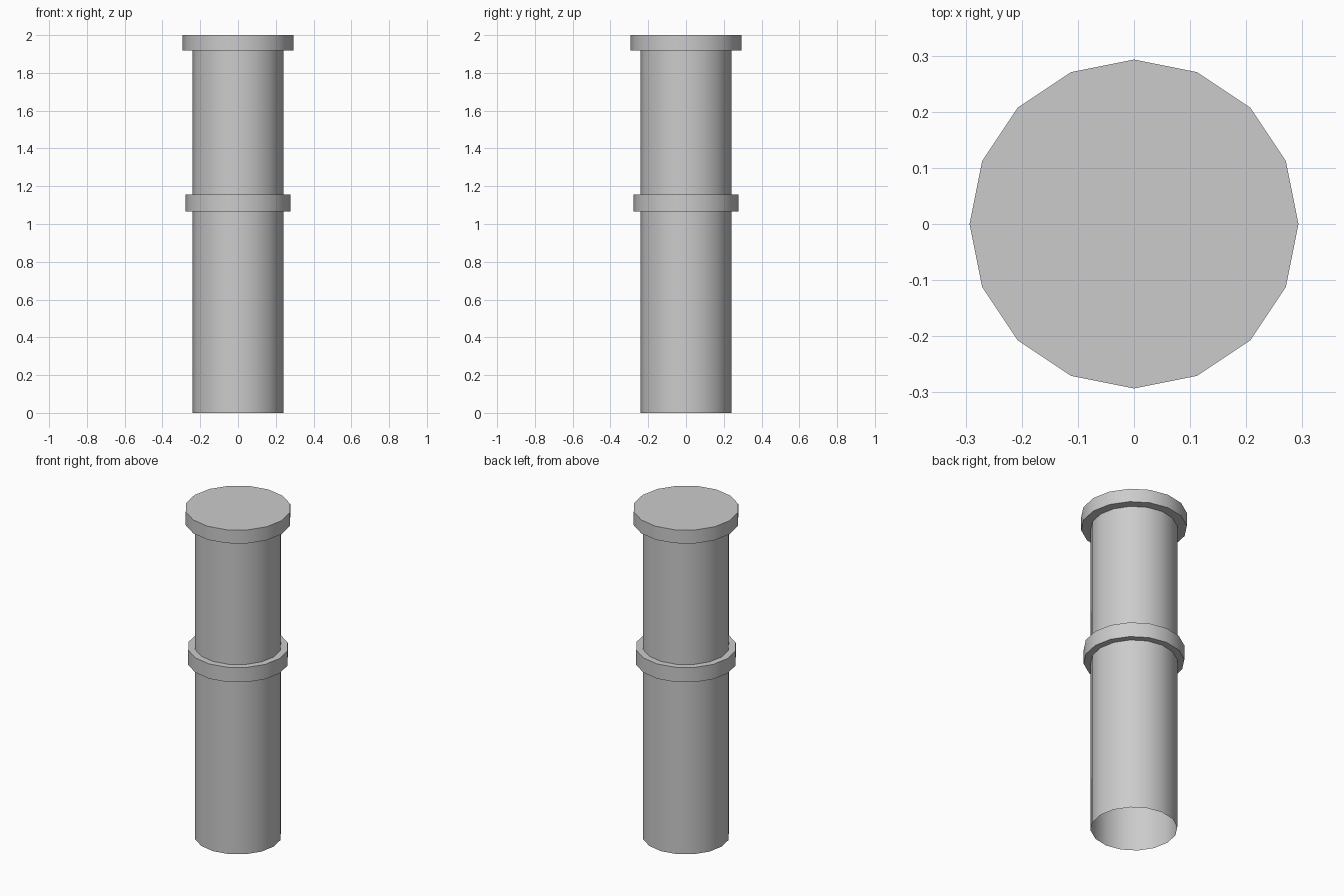
import bpy, bmesh, math

if "Cube" in bpy.data.objects:
    bpy.data.objects.remove(bpy.data.objects["Cube"])

SIDES = 16

# Profile (radius, height): open foot, shaft, middle collar, shaft, top cap
PROFILE = [
    (0.24, 0.0), (0.24, 1.066),
    (0.279, 1.066), (0.279, 1.156), (0.24, 1.156),
    (0.24, 1.918), (0.293, 1.918), (0.293, 2.0),
]


def ring(bm, radius, z):
    return [bm.verts.new((radius * math.cos(2 * math.pi * i / SIDES),
                          radius * math.sin(2 * math.pi * i / SIDES), z))
            for i in range(SIDES)]


# Pipe post: rings bridged along the profile, hollow at the bottom, closed on top
bm = bmesh.new()
rings = [ring(bm, r, z) for r, z in PROFILE]
for low, high in zip(rings, rings[1:]):
    for i in range(SIDES):
        j = (i + 1) % SIDES
        bm.faces.new((low[i], low[j], high[j], high[i]))
bm.faces.new(rings[-1])

mesh = bpy.data.meshes.new("pipe_post")
bm.to_mesh(mesh)
bm.free()
post = bpy.data.objects.new("pipe_post", mesh)
bpy.context.collection.objects.link(post)

# Smooth round walls, sharp collar and cap edges
bpy.context.view_layer.objects.active = post
post.select_set(True)
bpy.ops.object.shade_smooth_by_angle(angle=math.radians(30))
